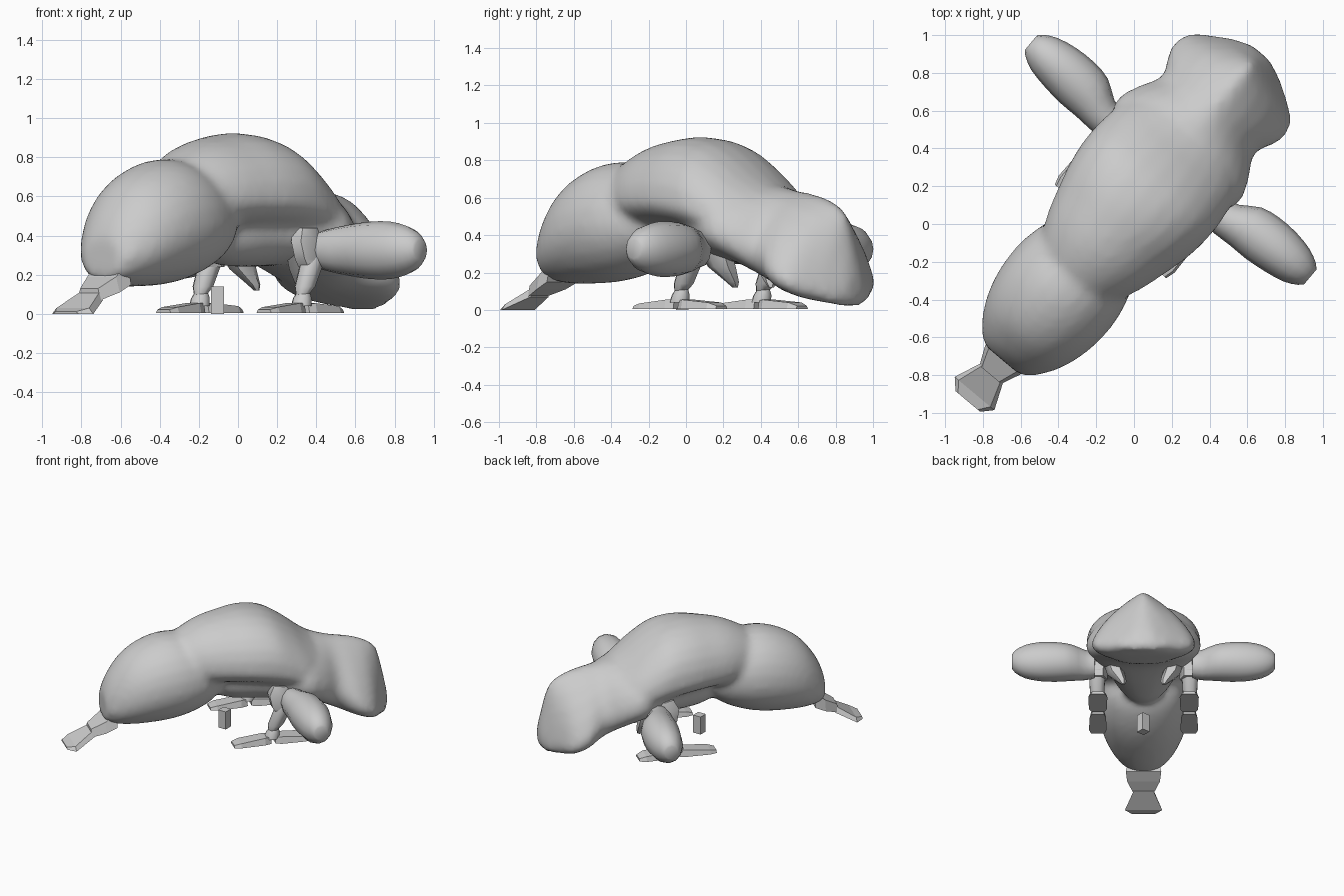
import bpy, bmesh, math
from mathutils import Vector

if "Cube" in bpy.data.objects:
    bpy.data.objects.remove(bpy.data.objects["Cube"])

# Body axis runs diagonally; u = along the body, w = sideways, z = up
ANG = math.radians(50)
C, S, W0 = math.cos(ANG), math.sin(ANG), -0.07

grey = bpy.data.materials.new("plain grey")
grey.diffuse_color = (0.6, 0.6, 0.6, 1)
grey.use_nodes = True
grey.node_tree.nodes["Principled BSDF"].inputs["Base Color"].default_value = grey.diffuse_color


def world(u, w, z):
    w += W0
    return Vector((u * C + w * S, u * S - w * C, z))


def make(name, rings, smooth=True):
    """Skin a list of point rings (u, w, z) and cap both ends."""
    bm = bmesh.new()
    rows = [[bm.verts.new(world(*p)) for p in r] for r in rings]
    n = len(rows[0])
    for a, b in zip(rows, rows[1:]):
        for i in range(n):
            j = (i + 1) % n
            bm.faces.new((a[i], a[j], b[j], b[i]))
    bm.faces.new(rows[0])
    bm.faces.new(rows[-1])
    bmesh.ops.recalc_face_normals(bm, faces=bm.faces)
    me = bpy.data.meshes.new(name)
    bm.to_mesh(me)
    bm.free()
    ob = bpy.data.objects.new(name, me)
    bpy.context.collection.objects.link(ob)
    me.materials.append(grey)
    if smooth:
        bpy.ops.object.select_all(action='DESELECT')
        ob.select_set(True)
        bpy.context.view_layer.objects.active = ob
        bpy.ops.object.shade_smooth_by_angle(angle=math.radians(50))
    return ob


def refine(rows, k=3):
    """Catmull-Rom interpolation of a table of section values."""
    out = []
    for i in range(len(rows) - 1):
        p0, p1, p2 = rows[max(i - 1, 0)], rows[i], rows[i + 1]
        p3 = rows[min(i + 2, len(rows) - 1)]
        for s in range(k):
            t = s / k
            out.append([0.5 * (2 * b + (c - a) * t + (2 * a - 5 * b + 4 * c - d) * t * t
                               + (3 * b - a - 3 * c + d) * t ** 3)
                        for a, b, c, d in zip(p0, p1, p2, p3)])
    return out + [list(rows[-1])]


def section(u, half, top, bottom, wide, power, n=24):
    """Rounded cross-section, widest at height 'wide'; low power = pointed top."""
    ring = []
    for i in range(n):
        a = 2 * math.pi * i / n
        c, s = math.cos(a), math.sin(a)
        p = power if s > 0 else max(2, 4 - power)
        w = half * math.copysign(abs(c) ** (2 / p), c)
        h = abs(s) ** (2 / p)
        ring.append((u, w, wide + h * (top - wide) if s > 0 else wide - h * (wide - bottom)))
    return ring


def loft(name, table):
    return make(name, [section(*r) for r in refine(table)])


# Rear bulb: u, half width, top, bottom, widest height, power
bulb = loft("rear_bulb", [
    (-1.0, .12, .39, .18, .28, 2), (-.95, .185, .51, .155, .31, 2),
    (-.84, .26, .655, .14, .37, 2), (-.70, .31, .745, .14, .42, 2),
    (-.54, .33, .79, .15, .45, 2), (-.38, .315, .775, .185, .46, 2),
    (-.22, .255, .70, .255, .47, 2), (-.10, .12, .58, .36, .47, 2)])

# Arched main torso, sagging towards the shoulders
torso = loft("torso", [
    (-.50, .10, .72, .52, .60, 2), (-.43, .22, .79, .46, .59, 2),
    (-.27, .31, .87, .43, .59, 2), (-.10, .365, .91, .43, .59, 2),
    (.06, .405, .925, .42, .58, 2.1), (.22, .42, .895, .39, .56, 2.2),
    (.36, .41, .815, .36, .51, 2.1), (.48, .38, .72, .34, .47, 2),
    (.58, .28, .65, .36, .46, 2), (.66, .10, .57, .40, .47, 2)])

# Chest, neck and broad shovel-shaped head
chest = loft("chest_and_head", [
    (-.20, .12, .50, .30, .42, 2), (-.05, .20, .56, .25, .43, 2),
    (.15, .28, .60, .24, .44, 2), (.32, .37, .66, .245, .43, 2),
    (.45, .425, .685, .235, .42, 2), (.58, .38, .665, .185, .38, 1.8),
    (.70, .32, .64, .125, .31, 1.6), (.83, .38, .62, .085, .22, 1.4),
    (.95, .36, .585, .05, .16, 1.3), (1.045, .23, .52, .03, .13, 1.2),
    (1.09, .15, .36, .02, .10, 1.3), (1.125, .06, .17, .05, .11, 2)])

# Blend the three masses into one continuous skin
bpy.ops.object.select_all(action='DESELECT')
for ob in (bulb, torso, chest):
    ob.select_set(True)
bpy.context.view_layer.objects.active = chest
bpy.ops.object.join()
body = bpy.context.object
body.name = "body"
body.modifiers.clear()
rm = body.modifiers.new("blend", 'REMESH')
rm.mode, rm.voxel_size, rm.use_smooth_shade = 'VOXEL', .025, True
sm = body.modifiers.new("soften", 'SMOOTH')
sm.factor, sm.iterations = .5, 6


# Tail: narrow root, then a flat flared fin resting on the ground
def slab(u, half, low, high):
    return [(u, -half, low), (u, half, low), (u, half * .8, high), (u, -half * .8, high)]


make("tail_root", [slab(-.92, .13, .15, .26), slab(-1.0, .12, .11, .19),
                   slab(-1.10, .075, .07, .13)], False)
make("tail_fin", [slab(-1.08, .075, .07, .12), slab(-1.23, .137, 0, .03),
                  slab(-1.285, .085, 0, .012)], False)

for side, sg in (("left", -1), ("right", 1)):
    # Paddle arms pointing sideways: w, centre u, half length, half height
    arm = refine([(.36, .33, .09, .10), (.43, .335, .10, .115), (.53, .37, .13, .135),
                  (.64, .38, .14, .147), (.76, .385, .132, .147), (.87, .385, .11, .125),
                  (.94, .385, .075, .085), (.965, .385, .05, .05)], 2)
    make(side + "_arm", [[(cu + ru * math.cos(a), sg * w, .325 + rz * math.sin(a))
                          for a in [2 * math.pi * i / 12 for i in range(12)]]
                         for w, cu, ru, rz in arm])

    # Legs: blocky thigh, slanted shin, ankle
    def bar(name, pts, n=8):
        make(side + name, [[(u + r * math.cos(a), sg * w + min(r, .065) * math.sin(a), z)
                            for a in [2 * math.pi * (i + .5) / n for i in range(n)]]
                           for u, w, z, r in pts])
    bar("_thigh", [(.27, .33, .24, .07), (.26, .33, .28, .09), (.25, .32, .37, .10),
                   (.27, .30, .44, .08)], 6)
    bar("_shin", [(.19, .34, .10, .035), (.21, .34, .14, .055), (.28, .34, .29, .065)])
    bar("_ankle", [(.18, .34, .04, .055), (.19, .34, .08, .05), (.20, .34, .12, .03)])

    # Small pointed claw under the chest
    bar("_claw", [(.33, .22, .31, .10), (.36, .20, .23, .08), (.40, .16, .15, .035),
                  (.41, .15, .12, .015)], 6)

    # Feet: two wedge plates meeting under the ankle
    for part, stations in (("_foot_back", [(-.11, .05, .022), (-.06, .065, .035),
                                           (.12, .06, .055), (.17, .045, .055)]),
                           ("_foot_front", [(.20, .045, .05), (.24, .065, .055),
                                            (.42, .07, .04), (.47, .05, .022)])):
        make(side + part, [[(u, sg * .335 - h, .004), (u, sg * .335 + h, .004),
                            (u, sg * .335 + h * .8, t), (u, sg * .335 - h * .8, t)]
                           for u, h, t in stations], False)

# Small upright block below the belly
bpy.ops.mesh.primitive_cube_add(size=1, location=(-.105, -.02, .07))
block = bpy.context.object
block.name = "belly_block"
block.scale = (.065, .065, .14)
block.data.materials.append(grey)
